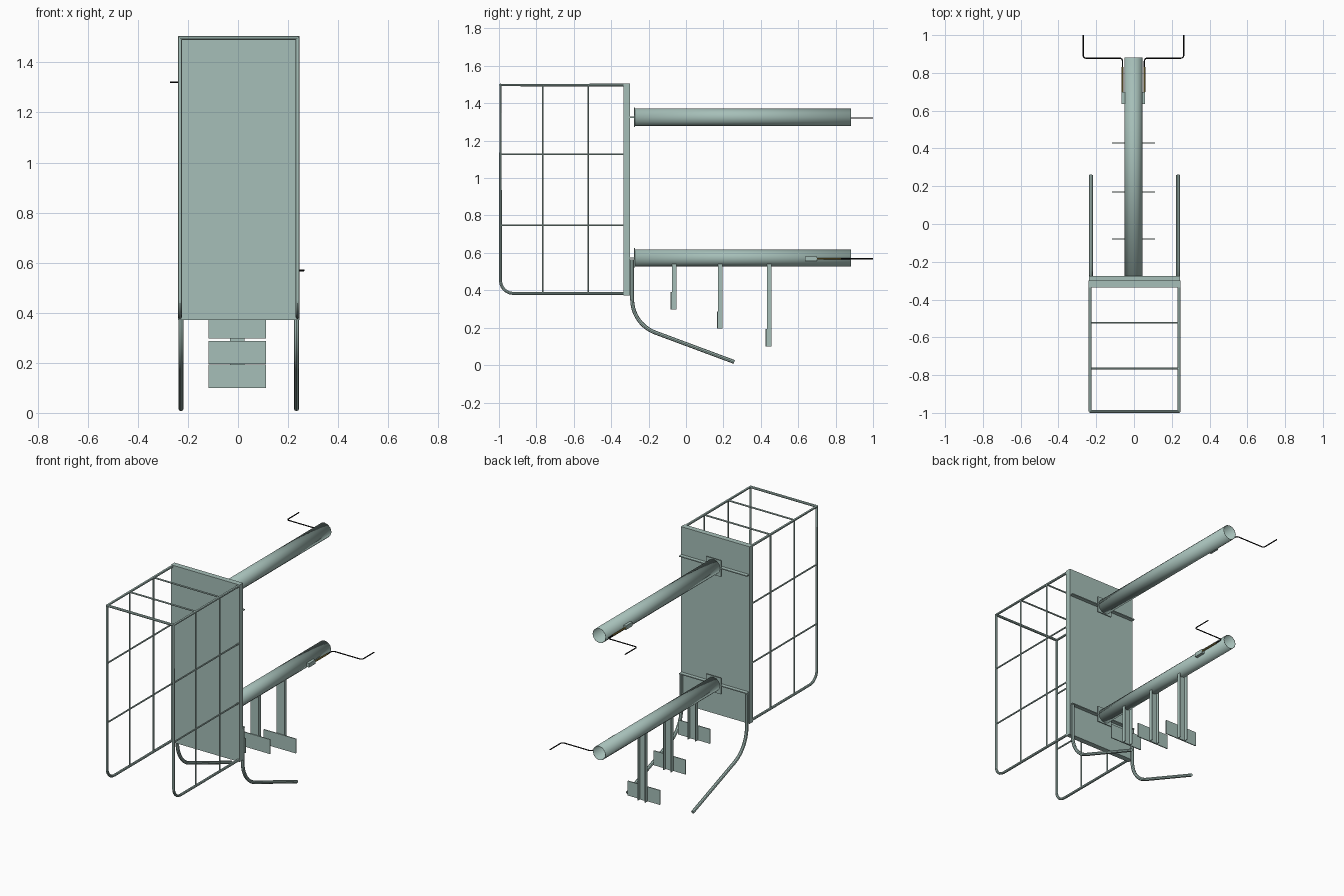
import bpy, bmesh, math
from mathutils import Vector

if "Cube" in bpy.data.objects:
    bpy.data.objects.remove(bpy.data.objects["Cube"])


def material(name, rgb):
    m = bpy.data.materials.new(name)
    m.diffuse_color = (*rgb, 1)
    m.use_nodes = True
    m.node_tree.nodes["Principled BSDF"].inputs["Base Color"].default_value = m.diffuse_color
    return m


GREEN = material("sage green", (0.38, 0.52, 0.48))
BLACK = material("black", (0.006, 0.006, 0.006))
BRASS = material("brass", (0.35, 0.26, 0.06))


def box(name, x, y, z, mat=GREEN):
    """Box from (min, max) ranges."""
    bm = bmesh.new()
    bmesh.ops.create_cube(bm, size=1)
    for v in bm.verts:
        v.co = [(a + b) / 2 + c * (b - a) for c, (a, b) in zip(v.co, (x, y, z))]
    me = bpy.data.meshes.new(name)
    bm.to_mesh(me)
    bm.free()
    me.materials.append(mat)
    ob = bpy.data.objects.new(name, me)
    bpy.context.collection.objects.link(ob)
    return ob


def fillet(pts, r, steps=6):
    """Round the inner corners of a path with arcs of radius r."""
    pts = [Vector(p) for p in pts]
    out = [pts[0]]
    for a, b, c in zip(pts, pts[1:], pts[2:]):
        u, v = (a - b).normalized(), (c - b).normalized()
        half = u.angle(v) / 2
        centre = b + (u + v).normalized() * (r / math.sin(half))
        d = r / math.tan(half)
        p, q = b + u * d - centre, b + v * d - centre
        full = p.angle(q)
        for i in range(steps + 1):
            t = i / steps
            out.append(centre + (p * math.sin((1 - t) * full)
                                 + q * math.sin(t * full)) / math.sin(full))
    return out + [pts[-1]]


def rod(name, pts, r, mat=GREEN, caps=True, res=2):
    """Round bar swept along a path."""
    cu = bpy.data.curves.new(name, 'CURVE')
    cu.dimensions = '3D'
    cu.bevel_depth = r
    cu.bevel_resolution = res
    cu.use_fill_caps = caps
    sp = cu.splines.new('POLY')
    sp.points.add(len(pts) - 1)
    for p, co in zip(sp.points, pts):
        p.co = (*co, 1)
    cu.materials.append(mat)
    ob = bpy.data.objects.new(name, cu)
    bpy.context.collection.objects.link(ob)
    bpy.ops.object.select_all(action='DESELECT')
    ob.select_set(True)
    bpy.context.view_layer.objects.active = ob
    bpy.ops.object.convert(target='MESH')
    bpy.ops.object.shade_smooth_by_angle(angle=math.radians(40))
    return bpy.context.object


CX = 0.003     # centre line of cage and panel
TX = -0.003    # centre line of arms
TOP, BOT = 1.497, 0.383
FRONT, BACK = -0.992, -0.33

# Back panel
box("back_panel", (CX - 0.243, CX + 0.243), (-0.335, -0.30), (0.372, 1.505))

# Cage sides, mesh wires and legs
for side, s in (("left", -1), ("right", 1)):
    x = CX + s * 0.235
    rod(f"{side}_cage_frame",
        [(x, BACK, TOP), (x, FRONT, TOP)]
        + fillet([(x, FRONT, TOP), (x, FRONT, BOT), (x, BACK, BOT)], 0.07)[1:], 0.008)
    for y in (-0.765, -0.523):
        rod(f"{side}_upright_wire", [(x, y, BOT), (x, y, TOP)], 0.005, res=1)
    for z in (1.127, 0.747):
        rod(f"{side}_level_wire", [(x, FRONT, z), (x, BACK, z)], 0.005, res=1)
    x = CX + s * 0.231
    rod(f"{side}_leg", fillet([(x, -0.288, 0.566), (x, -0.288, 0.22),
                               (x, 0.258, 0.017)], 0.19, 10), 0.0105)

# Cage top bars
rod("cage_front_bar", [(CX - 0.235, FRONT, TOP), (CX + 0.235, FRONT, TOP)], 0.008)
for y in (-0.765, -0.523):
    rod("cage_top_wire", [(CX - 0.235, y, TOP), (CX + 0.235, y, TOP)], 0.005, res=1)

# Arms with mounting rails, end plates and crank handles
for level, zc, r, s in (("upper", 1.325, 0.047, -1), ("lower", 0.573, 0.045, 1)):
    arm = rod(f"{level}_arm", [(TX, -0.275, zc), (TX, 0.882, zc)], r, caps=False, res=4)
    wall = arm.modifiers.new("wall", 'SOLIDIFY')
    wall.thickness = 0.002
    wall.offset = -1
    box(f"{level}_mount_rail", (CX - 0.24, CX + 0.24), (-0.30, -0.276), (zc - 0.003, zc + 0.003))
    box(f"{level}_mount_plate", (TX - 0.052, TX + 0.052), (-0.279, -0.274), (zc - 0.052, zc + 0.052))

    z = zc - 0.004
    x = TX + s * 0.058
    xs = sorted((TX + s * 0.044, TX + s * 0.062))
    box(f"{level}_latch_block", xs, (0.635, 0.70), (z - 0.013, z + 0.013))
    rod(f"{level}_brass_rod", [(x, 0.70, z), (x, 0.83, z)], 0.005, BRASS)
    rod(f"{level}_handle", fillet([(x, 0.83, z), (x, 0.878, z),
                                   (TX + s * 0.266, 0.878, z), (TX + s * 0.266, 1.0, z)],
                                  0.015, 4), 0.0035, BLACK)

# Hanging channel posts with paddle plates
for i, (y, z0) in enumerate(((-0.076, 0.297), (0.172, 0.195), (0.432, 0.10)), 1):
    box(f"post_{i}_web", (TX - 0.028, TX + 0.028), (y, y + 0.004), (z0, 0.545))
    for s in (-1, 1):
        xs = sorted((TX + s * 0.028, TX + s * 0.024))
        box(f"post_{i}_flange", xs, (y, y + 0.024), (z0, 0.545))
    box(f"paddle_{i}", (TX - 0.114, TX + 0.114), (y - 0.006, y), (z0, z0 + 0.093))
